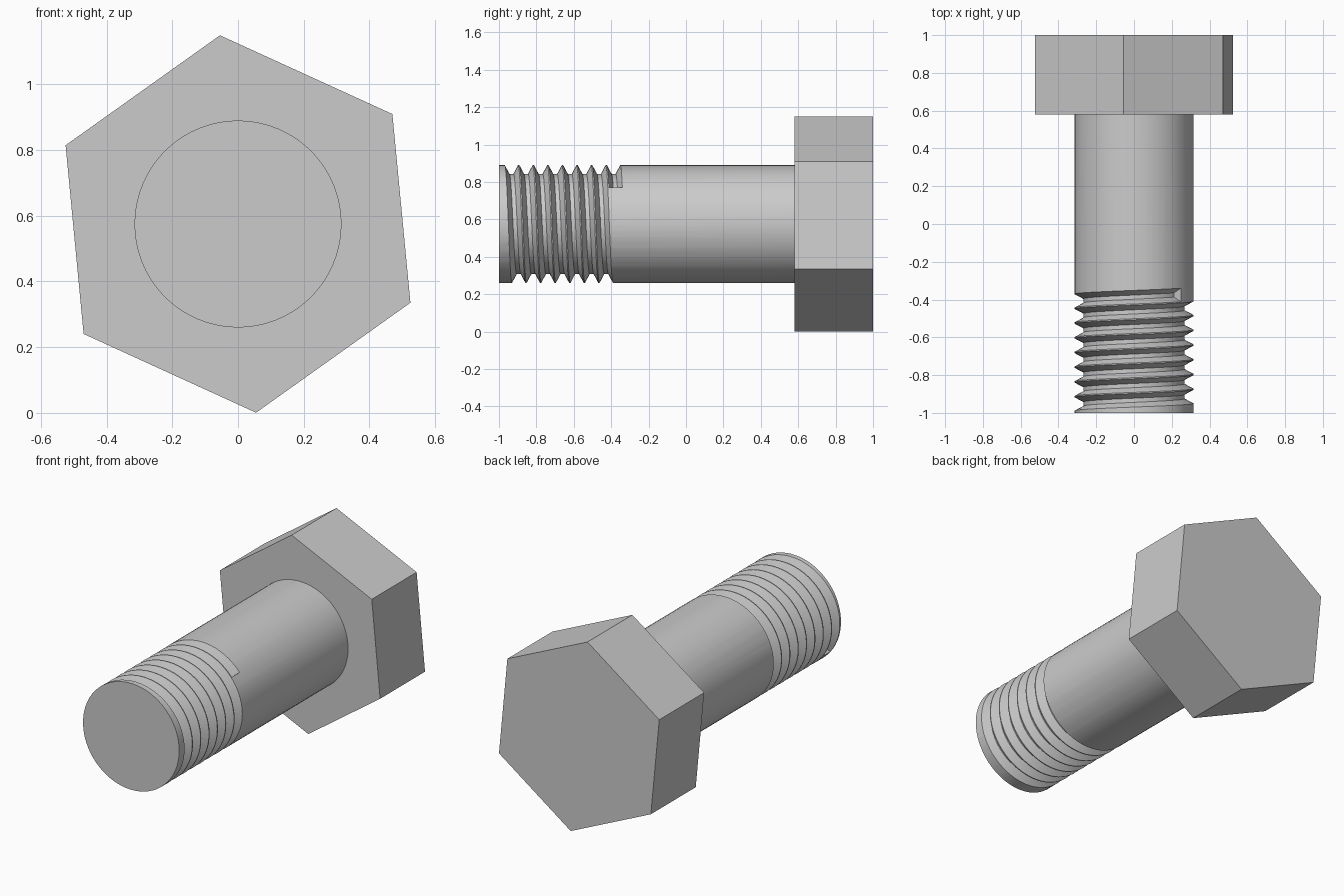
import bpy, bmesh
from math import sin, cos, radians, tau

if "Cube" in bpy.data.objects:
    bpy.data.objects.remove(bpy.data.objects["Cube"], do_unlink=True)

AXIS_Z = 0.575          # height of the bolt axis
SHANK_R, ROOT_R = 0.315, 0.268
SEGS = 64               # sides per turn
START = radians(38)     # angle where the thread begins
PITCH, TURNS, THREAD_Y = 0.078, 7.5, -0.376

steel = bpy.data.materials.new("grey steel")
steel.use_nodes = True
colour = (0.6, 0.6, 0.6, 1)
steel.diffuse_color = colour
steel.node_tree.nodes["Principled BSDF"].inputs["Base Color"].default_value = colour


def point(radius, angle, y):
    return (radius * cos(angle), y, AXIS_Z + radius * sin(angle))


def loft(name, rings):
    """Join closed rings of points into a capped solid."""
    bm = bmesh.new()
    loops = [[bm.verts.new(p) for p in ring] for ring in rings]
    n = len(loops[0])
    for a, b in zip(loops, loops[1:]):
        for i in range(n):
            j = (i + 1) % n
            bm.faces.new((a[i], a[j], b[j], b[i]))
    bm.faces.new(loops[0])
    bm.faces.new(loops[-1])
    bmesh.ops.recalc_face_normals(bm, faces=bm.faces)
    mesh = bpy.data.meshes.new(name)
    bm.to_mesh(mesh)
    bm.free()
    mesh.materials.append(steel)
    obj = bpy.data.objects.new(name, mesh)
    bpy.context.collection.objects.link(obj)
    return obj


def prism(name, radius, sides, turn, y0, y1):
    return loft(name, [[point(radius, turn + tau * i / sides, y) for i in range(sides)]
                       for y in (y0, y1)])


# Hexagonal head and round shank
head = prism("hex_head", 0.577, 6, radians(35.46), 0.58, 1)
shank = prism("threaded_shank", SHANK_R, SEGS, START, -1, 0.585)

# Helical groove: flat root, sloped flanks, abrupt ends
section = [(ROOT_R, -0.011), (SHANK_R + 0.002, -0.037), (SHANK_R + 0.02, -0.037),
           (SHANK_R + 0.02, 0.037), (SHANK_R + 0.002, 0.037), (ROOT_R, 0.011)]
rings = []
for i in range(int(TURNS * SEGS) + 1):
    turn = i / SEGS
    rings.append([point(r, START + tau * turn, THREAD_Y - PITCH * turn + dy)
                  for r, dy in section])
groove = loft("thread_cutter", rings)
groove.hide_render = True

# Cut the thread into the shank
cut = shank.modifiers.new("thread", 'BOOLEAN')
cut.operation, cut.solver, cut.object = 'DIFFERENCE', 'EXACT', groove
bpy.ops.object.select_all(action='DESELECT')
bpy.context.view_layer.objects.active = shank
shank.select_set(True)
bpy.ops.object.modifier_apply(modifier=cut.name)
bpy.data.objects.remove(groove, do_unlink=True)
bpy.ops.object.shade_smooth_by_angle(angle=radians(30))
